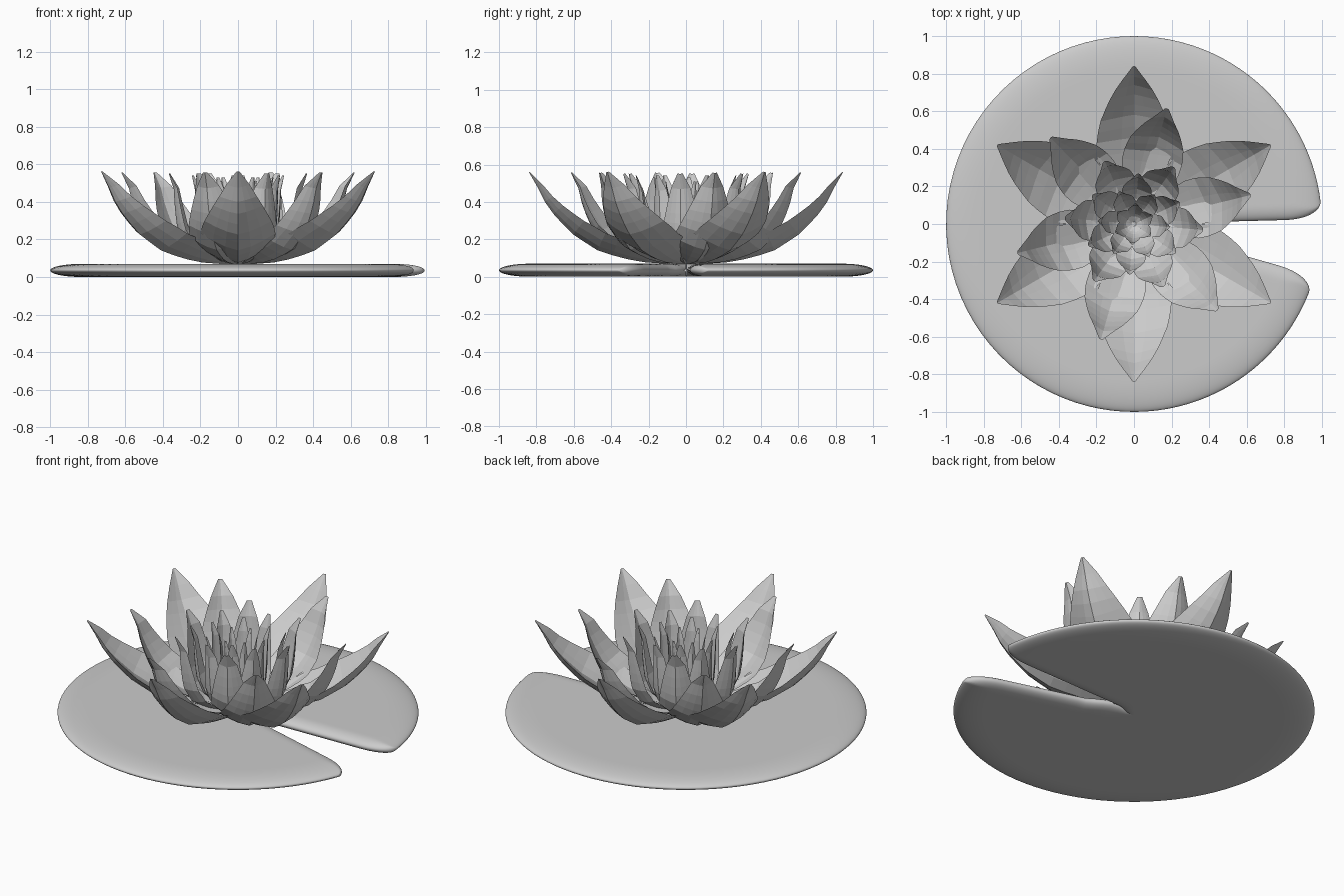
import bpy, bmesh, math

cube = bpy.data.objects.get("Cube")
if cube:
    bpy.data.objects.remove(cube)

grey = bpy.data.materials.new("soft grey")
grey.use_nodes = True
colour = (0.6, 0.6, 0.6, 1)
grey.diffuse_color = colour
grey.node_tree.nodes["Principled BSDF"].inputs["Base Color"].default_value = colour


def add_object(name, bm):
    """Weld the seams and turn the mesh into an object."""
    bmesh.ops.remove_doubles(bm, verts=bm.verts, dist=0.00005)
    bmesh.ops.recalc_face_normals(bm, faces=bm.faces)
    mesh = bpy.data.meshes.new(name)
    bm.to_mesh(mesh)
    bm.free()
    mesh.materials.append(grey)
    obj = bpy.data.objects.new(name, mesh)
    bpy.context.collection.objects.link(obj)
    return obj


def add_sheets(bm, point, rows, cols):
    """Add an upper and a lower sheet that meet along their rims."""
    for side in (1, -1):
        grid = [[bm.verts.new(point(i / rows, j / cols, side)) for j in range(cols + 1)]
                for i in range(rows + 1)]
        for i in range(rows):
            for j in range(cols):
                quad = [grid[i][j], grid[i + 1][j], grid[i + 1][j + 1], grid[i][j + 1]]
                bm.faces.new(quad[::side])


def interpolate(keys, t):
    """Piecewise linear lookup in a short list of (position, value) pairs."""
    for (a, u), (b, v) in zip(keys, keys[1:]):
        if t <= b:
            return u + (v - u) * (t - a) / (b - a)
    return keys[-1][1]


# Lily pad: a disc with soft rounded rims and a notch that closes near the middle
HALF = 0.035
START, NOTCH = math.radians(1.5), math.radians(17.5)


def pad_point(u, v, side):
    rho = math.sin(u * math.pi / 2)
    s = (1 - math.cos(v * math.pi)) / 2
    k = max(0, (rho - 0.8) / 0.2)
    corner = math.radians(5.5) * (1 - math.sqrt(max(0, 1 - k * k)))
    first = START + corner
    last = START + 2 * math.pi - NOTCH * min(1, max(0, rho - 0.08) / 0.2) - corner
    a = first + (last - first) * s
    gap = min(a - first, last - a, math.pi / 2)
    inland = rho * math.sin(gap) / 0.08 + max(0, 1 - rho / 0.1)
    d = min((1 - rho) / 0.17, inland, 1)
    h = HALF * math.sqrt(max(0, 1 - (1 - d) ** 2))
    return (rho * math.cos(a), rho * math.sin(a), HALF + side * h)


bm = bmesh.new()
add_sheets(bm, pad_point, 32, 120)
pad = add_object("lily_pad", bm)
for poly in pad.data.polygons:
    poly.use_smooth = True

# Petals: keeled blades that sweep outward, then rise to a flared tip
OPEN = [(0, 0.03), (0.2, 0.3), (0.4, 0.54), (0.6, 0.72), (0.8, 0.87), (0.92, 0.94), (1, 1)]
CUPPED = [(0, 0.05), (0.2, 0.45), (0.4, 0.72), (0.6, 0.86), (0.8, 0.9), (0.92, 0.92), (1, 1)]
RISE = [(0, 0), (0.2, 0.05), (0.4, 0.17), (0.6, 0.37), (0.8, 0.63), (0.92, 0.84), (1, 1)]
WIDTH = [(0, 0.15), (0.1, 0.5), (0.2, 0.77), (0.33, 0.98), (0.45, 1), (0.6, 0.88),
         (0.78, 0.61), (0.9, 0.36), (0.97, 0.16), (1, 0.04)]


def add_petal(bm, angle, reach, top, half_width, cup):
    c, s = math.cos(angle), math.sin(angle)

    def centre(t):
        r = reach * ((1 - cup) * interpolate(OPEN, t) + cup * interpolate(CUPPED, t))
        return r, 0.065 + (top - 0.065) * interpolate(RISE, t)

    def point(u, v, side):
        r, z = centre(u)
        r0, z0 = centre(max(0, u - 0.1))
        r1, z1 = centre(min(1, u + 0.1))
        length = math.hypot(r1 - r0, z1 - z0)
        x = 2 * v - 1
        # cupped petals have blunter tips
        w = half_width * interpolate(WIDTH, u) ** (1 - 0.4 * cup)
        body = 0.09 * half_width * (1 - x * x) * math.sin(math.pi * u)
        lift = 0.42 * w * abs(x) ** 1.3 + side * body
        r -= lift * (z1 - z0) / length
        z += lift * (r1 - r0) / length
        return (r * c - w * x * s, r * s + w * x * c, z)

    add_sheets(bm, point, 12, 6)


# name, count, first angle, reach, tip height, half width, cup amount
RINGS = [
    ("outer_petals", 6, 30, 0.84, 0.56, 0.2, 0),
    ("second_petals", 6, 14, 0.64, 0.555, 0.16, 0.45),
    ("third_petals", 6, 55, 0.37, 0.55, 0.11, 0.9),
    ("fourth_petals", 6, 25, 0.27, 0.54, 0.08, 0.9),
    ("inner_petals", 6, 55, 0.19, 0.53, 0.06, 1),
    ("heart_petals", 6, 25, 0.11, 0.51, 0.04, 1),
]
for name, count, first, reach, top, half_width, cup in RINGS:
    bm = bmesh.new()
    for i in range(count):
        add_petal(bm, math.radians(first + 360 * i / count), reach, top, half_width, cup)
    add_object(name, bm)
